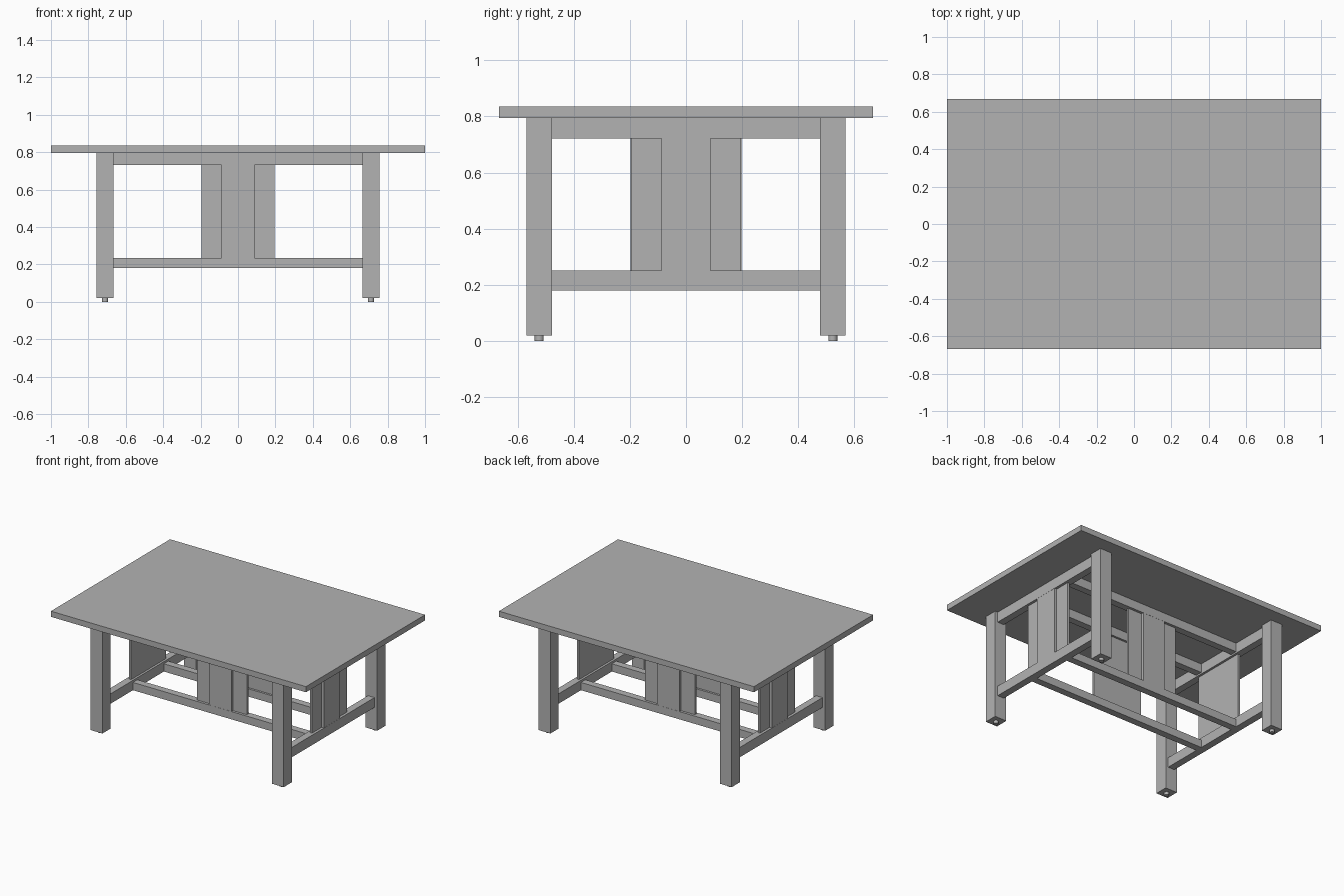
import bpy

cube = bpy.data.objects.get("Cube")
if cube:
    bpy.data.objects.remove(cube, do_unlink=True)

grey = bpy.data.materials.new("plain_grey")
grey.use_nodes = True
colour = (0.45, 0.45, 0.45, 1)
grey.diffuse_color = colour
grey.node_tree.nodes["Principled BSDF"].inputs["Base Color"].default_value = colour


def box(name, x, y, z):
    """Box from (min, max) pairs on each axis."""
    spans = [sorted(s) for s in (x, y, z)]
    bpy.ops.mesh.primitive_cube_add(size=1, location=[sum(s) / 2 for s in spans])
    ob = bpy.context.object
    ob.name = name
    ob.scale = [s[1] - s[0] for s in spans]
    bpy.ops.object.transform_apply(location=False, rotation=False, scale=True)
    ob.data.materials.append(grey)


def mirrored(span, sign):
    return [sign * v for v in span]


TOP_Z = 0.795
LEG_X, LEG_Y = (0.665, 0.757), (0.477, 0.569)
SIDE_X = (0.685, 0.736)     # rails joining the legs at each end
LONG_Y = (0.148, 0.198)     # long rails between the end frames
SLAT, MIDDLE = 0.196, 0.088  # half widths of panel and its raised board

# Table top
box("table_top", (-1, 1), (-0.667, 0.667), (TOP_Z, 0.835))

# Legs with small round feet
for sx, side in ((1, "left"), (-1, "right")):
    for sy, end in ((-1, "front"), (1, "back")):
        box(f"{end}_{side}_leg", mirrored(LEG_X, sx), mirrored(LEG_Y, sy), (0.02, TOP_Z))
        bpy.ops.mesh.primitive_cylinder_add(
            vertices=24, radius=0.016, depth=0.02,
            location=(sx * sum(LEG_X) / 2, sy * sum(LEG_Y) / 2, 0.01))
        foot = bpy.context.object
        foot.name = f"{end}_{side}_foot"
        foot.data.materials.append(grey)
        bpy.ops.object.shade_smooth_by_angle()

# End frames: rails and panel with a raised middle board
for s, side in ((1, "left"), (-1, "right")):
    x = mirrored(SIDE_X, s)
    reach = (-LEG_Y[0], LEG_Y[0])
    box(f"{side}_lower_rail", x, reach, (0.18, 0.25))
    box(f"{side}_upper_rail", x, reach, (0.722, TOP_Z))
    for a, b in ((-SLAT, -MIDDLE), (MIDDLE, SLAT)):
        box(f"{side}_outer_slat", mirrored((0.701, 0.718), s), (a, b), (0.25, 0.722))
    box(f"{side}_middle_slat", mirrored((0.701, 0.735), s), (-MIDDLE, MIDDLE), (0.25, 0.722))

# Long rails and their panels
for s, end in ((-1, "front"), (1, "back")):
    y = mirrored(LONG_Y, s)
    reach = (-SIDE_X[0], SIDE_X[0])
    box(f"{end}_lower_rail", reach, y, (0.18, 0.235))
    box(f"{end}_upper_rail", reach, y, (0.733, TOP_Z))
    for a, b in ((-SLAT, -MIDDLE), (MIDDLE, SLAT)):
        box(f"{end}_outer_slat", (a, b), mirrored((0.163, 0.18), s), (0.235, 0.733))
    box(f"{end}_middle_slat", (-MIDDLE, MIDDLE), mirrored((0.163, 0.197), s), (0.235, 0.733))
